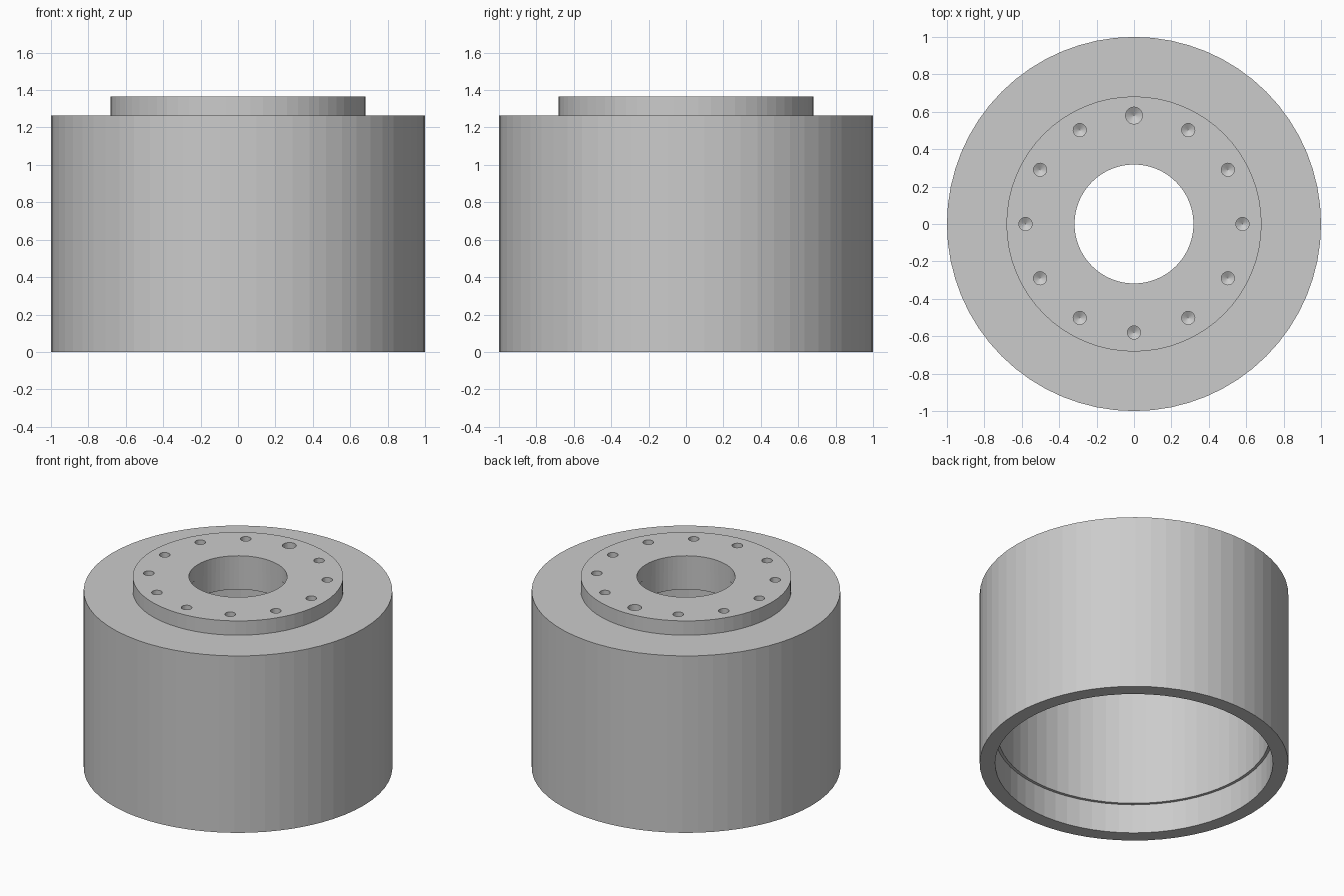
import bpy, bmesh
from math import sin, cos, pi

if "Cube" in bpy.data.objects:
    bpy.data.objects.remove(bpy.data.objects["Cube"])

SIDES = 64


def lathe(bm, profile, sides, cx=0.0, cy=0.0, closed=True):
    """Revolve (radius, z) points about a vertical axis at cx, cy."""
    rings = []
    for r, z in profile:
        if r == 0:
            rings.append([bm.verts.new((cx, cy, z))] * sides)
        else:
            rings.append([bm.verts.new((cx + r * cos(2 * pi * i / sides),
                                        cy + r * sin(2 * pi * i / sides), z))
                          for i in range(sides)])
    count = len(rings) if closed else len(rings) - 1
    for k in range(count):
        a, b = rings[k], rings[(k + 1) % len(rings)]
        for i in range(sides):
            j = (i + 1) % sides
            quad = list(dict.fromkeys((a[i], a[j], b[j], b[i])))
            bm.faces.new(quad)


def make_object(name, bm):
    bmesh.ops.recalc_face_normals(bm, faces=bm.faces)
    mesh = bpy.data.meshes.new(name)
    bm.to_mesh(mesh)
    bm.free()
    obj = bpy.data.objects.new(name, mesh)
    bpy.context.collection.objects.link(obj)
    return obj


# Hollow drum with raised hub, centre bore and a shallow step inside the open end
bm = bmesh.new()
lathe(bm, [(1.0, 0), (1.0, 1.265), (0.682, 1.265), (0.682, 1.367),
           (0.318, 1.367), (0.318, 1.265), (0.322, 1.265), (0.322, 1.125),
           (0.88, 1.125), (0.88, 0.21), (0.9, 0.21), (0.9, 0)], SIDES)
drum = make_object("drum", bm)

# Ring of drilled holes with conical ends; the back one is larger
bm = bmesh.new()
for k in range(12):
    a = k * pi / 6
    r = 0.045 if k == 3 else 0.035
    lathe(bm, [(0, 1.45), (r, 1.45), (r, 1.275), (0, 1.275 - 0.6 * r)],
          24, 0.58 * cos(a), 0.58 * sin(a), closed=False)
drills = make_object("hole_cutters", bm)
drills.hide_render = True
drills.hide_set(True)

cut = drum.modifiers.new("bolt_holes", 'BOOLEAN')
cut.operation = 'DIFFERENCE'
cut.solver = 'EXACT'
cut.object = drills
